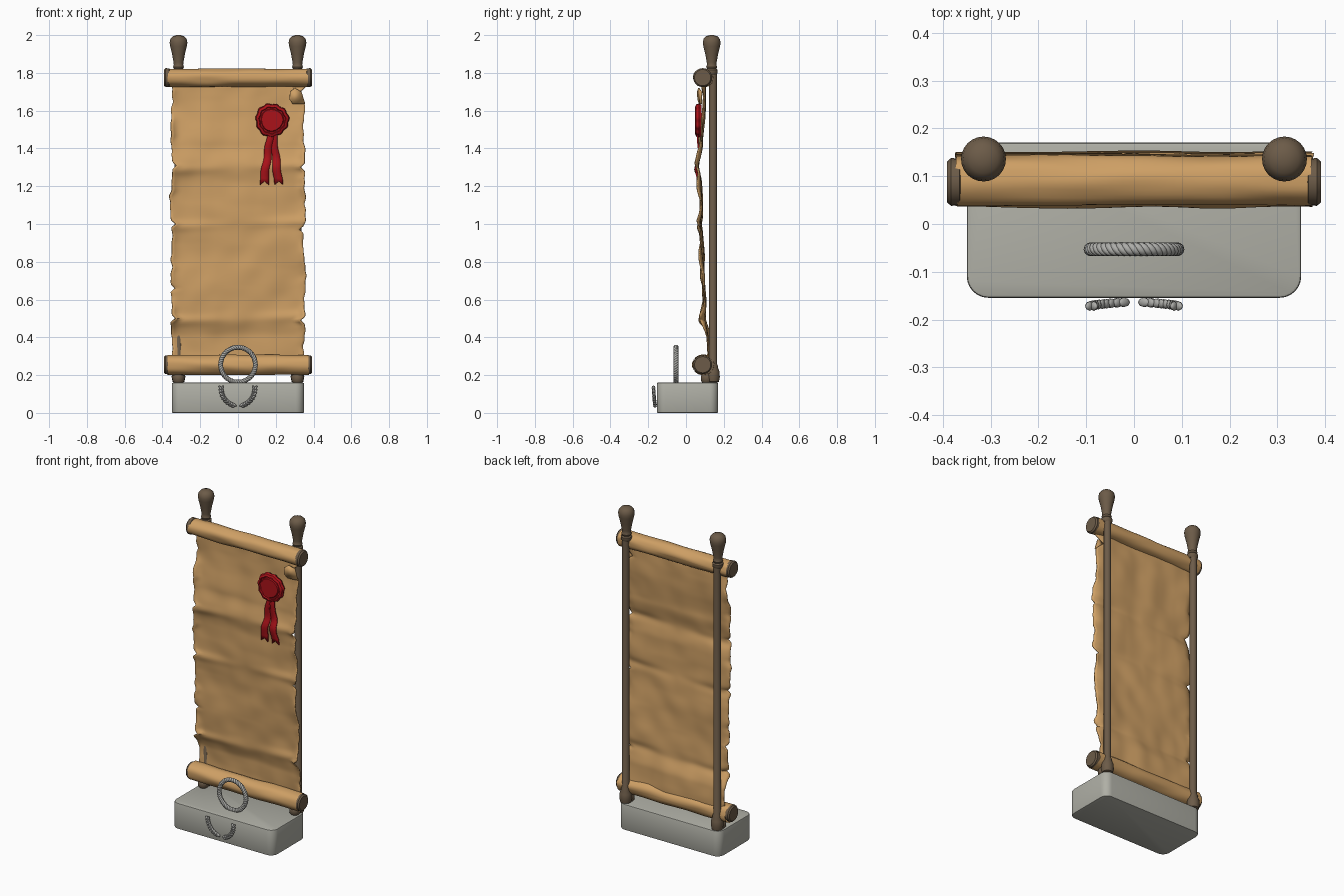
import bpy, bmesh, math, random
from math import sin, cos, pi, radians
from mathutils import Vector, Matrix, noise

random.seed(4)
if "Cube" in bpy.data.objects:
    bpy.data.objects.remove(bpy.data.objects["Cube"])


def material(name, r, g, b):
    m = bpy.data.materials.new(name)
    m.use_nodes = True
    m.diffuse_color = (r, g, b, 1)
    m.node_tree.nodes["Principled BSDF"].inputs["Base Color"].default_value = (r, g, b, 1)
    return m


wood = material("dark wood", 0.15, 0.105, 0.065)
paper = material("parchment", 0.62, 0.35, 0.13)
stone = material("grey stone", 0.43, 0.43, 0.38)
silver = material("silver", 0.42, 0.42, 0.40)
red = material("red wax", 0.40, 0.006, 0.010)


def finish(name, bm, mat, angle=40):
    bmesh.ops.recalc_face_normals(bm, faces=bm.faces)
    mesh = bpy.data.meshes.new(name)
    bm.to_mesh(mesh)
    bm.free()
    ob = bpy.data.objects.new(name, mesh)
    bpy.context.collection.objects.link(ob)
    mesh.materials.append(mat)
    bpy.ops.object.select_all(action="DESELECT")
    ob.select_set(True)
    bpy.context.view_layer.objects.active = ob
    bpy.ops.object.shade_smooth_by_angle(angle=radians(angle))
    return ob


def surface(bm, rows, closed=False):
    """Skin a list of equally long point rows."""
    vs = [[bm.verts.new(p) for p in row] for row in rows]
    n = len(vs[0])
    for a, b in zip(vs, vs[1:]):
        for i in range(n if closed else n - 1):
            j = (i + 1) % n
            bm.faces.new((a[i], a[j], b[j], b[i]))
    return vs


def lathe(name, profile, mat, matrix, sides=24):
    """Turn (radius, height) points about local z, with capped ends."""
    bm = bmesh.new()
    rows = [[matrix @ Vector((r * cos(2 * pi * i / sides), r * sin(2 * pi * i / sides), h))
             for i in range(sides)] for r, h in profile]
    vs = surface(bm, rows, True)
    bm.faces.new(vs[0])
    bm.faces.new(vs[-1])
    return finish(name, bm, mat)


def tube(bm, path, radius, sides=8):
    """Sweep a circle round a closed path."""
    rows = []
    for i, p in enumerate(path):
        t = (path[(i + 1) % len(path)] - path[i - 1]).normalized()
        u = t.cross(Vector((0, 1, 0))).normalized()
        v = t.cross(u)
        rows.append([p + radius * (u * cos(2 * pi * k / sides) + v * sin(2 * pi * k / sides))
                     for k in range(sides)])
    surface(bm, rows + [rows[0]], True)
    bmesh.ops.remove_doubles(bm, verts=bm.verts, dist=1e-6)


# Stone base: rounded upright corners, then softened rims
bm = bmesh.new()
bmesh.ops.create_cube(bm, size=1, matrix=Matrix.Translation((0, 0.008, 0.08))
                      @ Matrix.Diagonal((0.70, 0.325, 0.16, 1)))
upright = [e for e in bm.edges if abs(e.verts[0].co.z - e.verts[1].co.z) > 0.1]
bmesh.ops.bevel(bm, geom=upright, offset=0.045, segments=6, affect="EDGES", profile=0.5)
rims = [e for e in bm.edges if abs(e.verts[0].co.z - e.verts[1].co.z) < 0.01]
bmesh.ops.bevel(bm, geom=rims, offset=0.006, segments=2, affect="EDGES", profile=0.5)
finish("stone_base", bm, stone)

# Upright poles with turned feet and club-shaped finials
pole = [(0.020, 0.16), (0.031, 0.165), (0.036, 0.19), (0.034, 0.22), (0.026, 0.24), (0.026, 0.25),
        (0.021, 0.26), (0.021, 1.80)]
finial = [(0.026, 1.79), (0.032, 1.80), (0.032, 1.815), (0.025, 1.822), (0.029, 1.832), (0.025, 1.842),
          (0.026, 1.855), (0.034, 1.90), (0.044, 1.94), (0.047, 1.96), (0.043, 1.98), (0.030, 1.994),
          (0.010, 2.0)]
for side, x in (("left", 0.315), ("right", -0.315)):
    lathe(side + "_pole", pole, wood, Matrix.Translation((x, 0.143, 0)))
    lathe(side + "_finial", finial, wood, Matrix.Translation((x, 0.136, 0)))
    lathe(side + "_foot", [(0.022, 0.158), (0.031, 0.17), (0.031, 0.195), (0.020, 0.21)], wood,
          Matrix.Translation((x, 0.110, 0)))

# Parchment rolls as wobbly spirals, with turned wooden ends
cap = [(0.042, -0.03), (0.042, 0.0), (0.049, 0.004), (0.050, 0.022), (0.043, 0.030)]
for level, z, size in (("top", 1.775, 0.050), ("bottom", 0.255, 0.055)):
    bm = bmesh.new()
    rows = []
    for i in range(33):
        x = -0.372 + 0.744 * i / 32
        row = []
        for k in range(65):
            a = 4 * pi * k / 64
            r = size * (0.88 + 0.12 * k / 64)
            r += 0.004 * noise.noise((x * 6, cos(a) * 1.5, sin(a) * 1.5 + z))
            end = 0.006 * noise.noise((cos(a) * 2, sin(a) * 2, z + i // 16)) if i in (0, 32) else 0
            a += 0.12 * noise.noise((x * 5, z, 0))
            row.append((x + end, 0.092 + 1.08 * r * cos(a), z + r * sin(a)))
        rows.append(row)
    surface(bm, rows)
    finish(level + "_parchment_roll", bm, paper, 60)
    for side, s in (("left", 1), ("right", -1)):
        lathe(f"{level}_{side}_roller_end", cap, wood, Matrix.Translation((s * 0.361, 0.088, z))
              @ Matrix.Rotation(s * pi / 2, 4, "Y"))

# Hanging sheet: sagging profile, soft creases, torn and curling edges
sag = [(0.27, 0.125), (0.40, 0.118), (0.50, 0.102), (0.70, 0.092), (1.0, 0.080), (1.2, 0.078),
       (1.31, 0.068), (1.42, 0.083), (1.6, 0.095), (1.80, 0.095)]
tears = {1: (0.49, 0.97, 1.30), -1: (0.66, 0.50, 1.00, 1.31)}


def sheet_y(x, z):
    y = sag[-1][1]
    for (z0, y0), (z1, y1) in zip(sag, sag[1:]):
        if z0 <= z <= z1:
            t = (z - z0) / (z1 - z0)
            y = y0 + (y1 - y0) * t * t * (3 - 2 * t)
            break
    y += 0.014 * noise.noise((x * 3, z * 4, 2)) + 0.006 * noise.noise((x * 9, z * 9, 5))
    for tz in (1.30, 1.0, 0.5):
        d = z - tz - 0.04 * x
        y -= 0.010 * abs(x / 0.36) * math.exp(-(d / 0.025) ** 2)
    return y


bm = bmesh.new()
rows = []
COLS, ROWS = 48, 150
for j in range(ROWS + 1):
    z = 0.27 + 1.50 * j / ROWS
    half = {}
    for s in (1, -1):
        w = 0.352 + 0.014 * noise.noise((s * 7, z * 5, 0)) + 0.009 * noise.noise((s * 3, z * 24, 1))
        for tz in tears[s]:
            w -= 0.022 * math.exp(-((z - tz) / 0.012) ** 2)
        if s == 1:
            w -= 0.06 * max(0, 1 - abs(z - 1.68) / 0.045)
        half[s] = w
    row = []
    for i in range(COLS + 1):
        u = -1 + 2 * i / COLS
        s = 1 if u > 0 else -1
        x = u * half[s]
        curl = max(0, abs(u) - 0.86) / 0.14
        y = sheet_y(x, z) - 0.022 * curl ** 2 * (0.4 + 1.3 * noise.noise((s * 5, z * 7, 9)))
        row.append((x, y, z))
    rows.append(row)
surface(bm, rows)
sheet = finish("parchment_sheet", bm, paper, 60)
solid = sheet.modifiers.new("thickness", "SOLIDIFY")
solid.thickness = 0.006
solid.offset = 0

# Dog-eared corner, folded forward
bm = bmesh.new()
flap = [(0.355, 0.085, 1.635), (0.29, 0.075, 1.635), (0.272, 0.066, 1.66), (0.275, 0.064, 1.70),
        (0.30, 0.070, 1.72), (0.335, 0.085, 1.70)]
bm.faces.new([bm.verts.new(p) for p in flap])
fold = finish("folded_corner", bm, paper)
fold.modifiers.new("thickness", "SOLIDIFY").thickness = 0.006

# Wax seal: wavy outer lip, raised ring and dished middle
bm = bmesh.new()
rows = []
for r, d in ((0.080, 0.025), (0.088, 0.010), (0.083, -0.004), (0.070, -0.010), (0.066, -0.003),
             (0.060, -0.003), (0.056, -0.009), (0.020, -0.009)):
    row = []
    for k in range(60):
        a = 2 * pi * k / 60
        rr = r * (1 + (0.035 * sin(a * 11) if r > 0.065 else 0) + 0.03 * sin(a * 3 + 1))
        row.append((0.18 + rr * cos(a), 0.058 + d, 1.55 + rr * sin(a)))
    rows.append(row)
vs = surface(bm, rows, True)
bm.faces.new(vs[0])
bm.faces.new(vs[-1])
finish("wax_seal", bm, red, 35)

# Two ribbon tails with forked ends, draped over the sheet
for name, x0, x1 in (("right_ribbon", 0.175, 0.137), ("left_ribbon", 0.185, 0.213)):
    bm = bmesh.new()
    rows = []
    for j in range(17):
        t = j / 16
        x, z = x0 + (x1 - x0) * t, 1.50 - 0.275 * t
        row = []
        for c in (-1, 0, 1):
            px = x + c * (0.017 + 0.006 * t) + 0.003 * sin(t * 14)
            pz = z - (0.018 * abs(c) if j == 16 else 0)
            row.append((px, min(sheet_y(px, pz) - 0.012, 0.062) - 0.004 * sin(t * 9), pz))
        rows.append(row)
    surface(bm, rows)
    ribbon = finish(name, bm, red)
    ribbon.modifiers.new("thickness", "SOLIDIFY").thickness = 0.008

# Rope ring standing on the base, twisted from three strands
bm = bmesh.new()
for strand in range(3):
    path = []
    for i in range(180):
        a = 2 * pi * i / 180
        b = 16 * a + strand * 2 * pi / 3
        r = 0.092 + 0.006 * cos(b)
        path.append(Vector((r * cos(a), -0.053 + 0.007 * sin(b), 0.255 + r * sin(a))))
    tube(bm, path, 0.0075)
finish("rope_ring", bm, silver, 60)

# Laurel wreath on the front: paired leaves along two rising stems
bm = bmesh.new()
for s in (1, -1):
    for i in range(9):
        t = i / 8
        a = radians(-80 + 75 * t)
        x, z = 0.090 * cos(a) - 0.002, 0.132 + 0.095 * sin(a)
        for tilt in (-0.5, 0.5):
            lean = a + pi / 2 + tilt
            px, pz = x + 0.009 * cos(lean), z + 0.009 * sin(lean)
            m = (Matrix.Diagonal((s, 1, 1, 1)) @ Matrix.Translation((px, -0.164 - 0.008 * t, pz))
                 @ Matrix.Rotation(-lean, 4, "Y") @ Matrix.Diagonal((0.015, 0.010, 0.006, 1)))
            bmesh.ops.create_uvsphere(bm, u_segments=8, v_segments=6, radius=1, matrix=m)
finish("laurel_wreath", bm, silver, 60)
